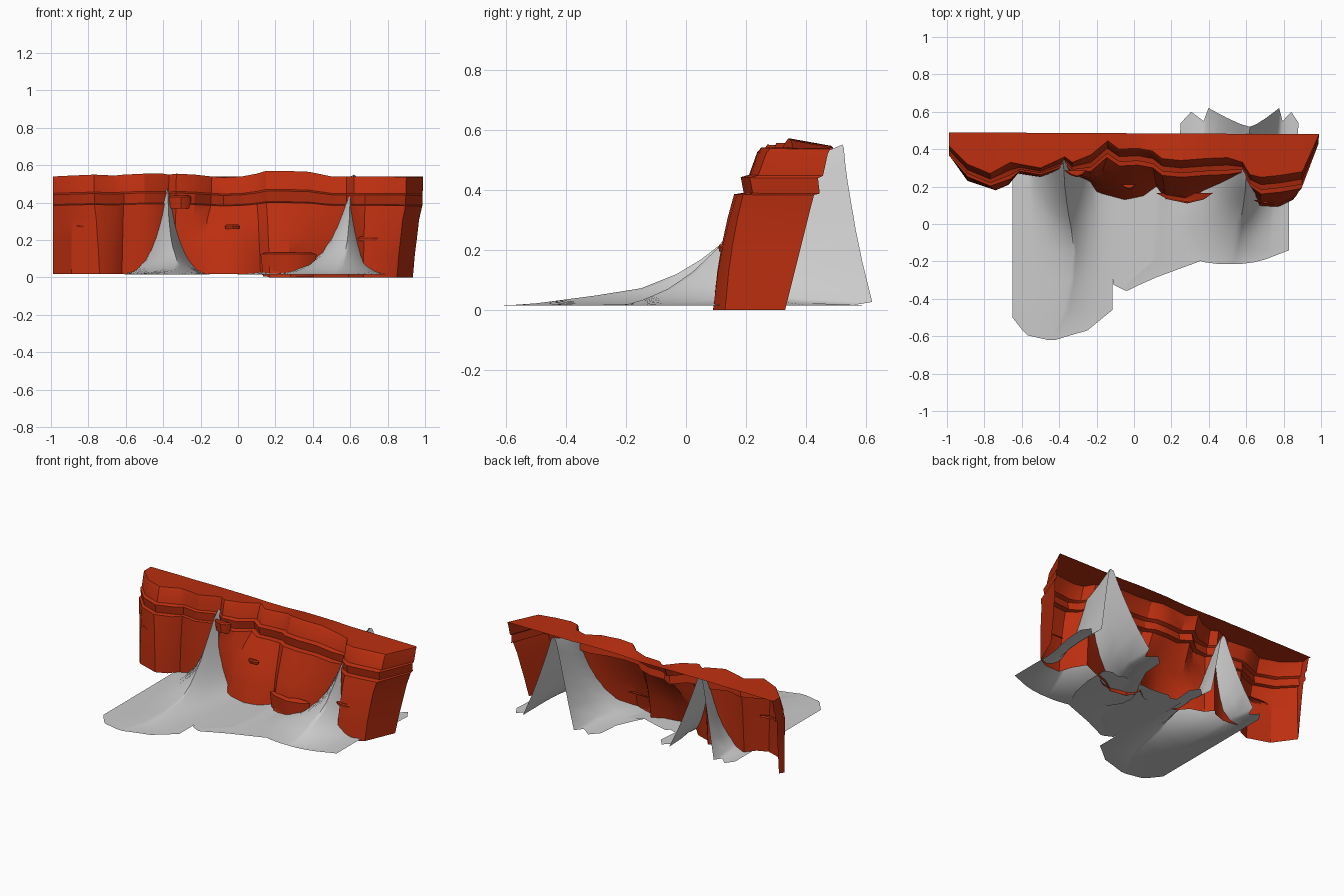
import bpy, math

def make_mesh(name, verts, faces, mat=None, angle=40):
    me = bpy.data.meshes.new(name)
    me.from_pydata(verts, [], faces)
    me.update()
    ob = bpy.data.objects.new(name, me)
    bpy.context.collection.objects.link(ob)
    if mat:
        me.materials.append(mat)
    bpy.ops.object.select_all(action='DESELECT')
    ob.select_set(True)
    bpy.context.view_layer.objects.active = ob
    bpy.ops.object.shade_smooth_by_angle(angle=math.radians(angle))
    return ob

def grid_faces(rows, cols):
    return [(r * cols + c, r * cols + c + 1, (r + 1) * cols + c + 1, (r + 1) * cols + c)
            for r in range(rows - 1) for c in range(cols - 1)]

def lerp(a, b, t):
    return a + (b - a) * t

red = bpy.data.materials.new("red_rock")
red.diffuse_color = (0.5, 0.028, 0.005, 1)

# Cliff plan: foot x, foot y, rim x, rim y, rim z
plan = [
    (-.97, .40, -.98, .49, .54), (-.99, .37, -.99, .42, .54),
    (-.89, .23, -.89, .32, .545), (-.74, .18, -.77, .27, .55),
    (-.67, .21, -.66, .33, .545), (-.62, .27, -.61, .32, .55),
    (-.50, .25, -.50, .30, .555), (-.41, .28, -.40, .345, .555),
    (-.38, .31, -.37, .36, .55), (-.34, .26, -.33, .33, .555),
    (-.25, .23, -.23, .37, .55), (-.20, .17, -.14, .445, .54),
    (-.05, .13, -.08, .40, .535), (.05, .15, .02, .405, .54),
    (.12, .20, .10, .39, .555), (.17, .13, .15, .35, .57),
    (.28, .11, .25, .34, .57), (.37, .17, .38, .35, .565),
    (.50, .22, .50, .355, .54), (.59, .26, .58, .33, .54),
    (.64, .18, .62, .265, .54), (.67, .09, .68, .25, .54),
    (.77, .09, .78, .26, .54), (.85, .13, .90, .28, .537),
    (.935, .33, .99, .48, .535),
]
# Rock strata above the main face: height, setback from rim
strata = [(.385, .09), (.39, .058), (.442, .068), (.45, .04), (.525, .013), (.54, 0)]
# Main face: height factor, blend from foot to first stratum in x and y
face_rows = [(0, 0, 0), (.33, .2, .2), (.55, .4, .4), (.8, .6, .7)]

def setback_scale(xt, yt, yb):
    return .6 if abs(xt) > .95 else min(1, max(.4, (yt - yb) / .12))

verts = []
for hz, tx, ty in face_rows:
    for xb, yb, xt, yt, zt in plan:
        k = setback_scale(xt, yt, yb)
        t = hz if abs(xt) > .95 else ty
        verts.append((lerp(xb, xt, tx), lerp(yb, yt - .09 * k, t),
                      lerp(.018 if xb < .15 else .0, .385, hz)))
for z, back in strata:
    for xb, yb, xt, yt, zt in plan:
        h = z * (1 + (zt / .54 - 1) * z / .54)
        verts.append((lerp(xb, xt, .7 + .3 * z / .54), yt - back * setback_scale(xt, yt, yb), h))
# Top surface runs back to a straight edge
for xb, yb, xt, yt, zt in plan:
    verts.append((xt, .49 - .005 * (xt + 1), lerp(zt, .54, .8)))
make_mesh("cliff", verts, grid_faces(len(face_rows) + len(strata) + 1, len(plan)), red, 30)

# Small rock ledges jutting from the face (open at the back)
def ledge(name, x, y, z, w, d, h):
    front = [(-1, 0), (-.6, -.6), (.1, -1), (.7, -.6), (1, 0)]
    n = len(front)
    vs = [(x + a * w * s, y + b * d * s, z + dz)
          for s, dz in ((.9, -h), (1, 0), (.8, .008)) for a, b in front]
    fs = grid_faces(3, n) + [tuple(range(2 * n, 3 * n))]
    make_mesh(name, vs, fs, red, 30)

ledge("foot_ledge", .27, .165, .125, .15, .055, .12)
ledge("left_ledge", -.79, .235, .275, .08, .025, .015)
ledge("middle_ledge", -.03, .21, .275, .04, .025, .015)
ledge("right_ledge", .70, .128, .21, .06, .02, .015)
ledge("alcove_outcrop", -.31, .285, .43, .06, .035, .06)

# Scree fans: each row gives y, left x, right x, ridge x, ridge z
steps = [0, .05, .1, .16, .23, .32, .44, .6, .67, .85, 1]
rear = dict(zip(steps, [0, .005, .01, .018, .03, .045, .068, .1, .03, .08, .02]))
across = [-s for s in reversed(steps[1:])] + steps

def fan(name, rows, rear_scale, tent=True):
    vs = []
    last = len(rows) - 1
    for i, (y, xl, xr, xc, z) in enumerate(rows):
        p = lerp(1.7, 3.1, i / last)
        # The hidden rear rows open into a straight-sided tent
        w = {last: 1, last - 1: .55}.get(i, 0) if tent else 0
        for v in across:
            d = abs(v)
            x = lerp(xc, xr if v > 0 else xl, d)
            dy = rear[d] * rear_scale if i == last else 0
            straight = min(1, max(0, 1.07 - d / .58)) ** 1.15
            f = lerp((1 - d) ** p, straight, w)
            vs.append((x, y + dy, .015 + (z - .015) * f))
    make_mesh(name, vs, grid_faces(len(rows), len(across)), None, 60)

fan("left_scree", [
    (-.62, -.46, -.42, -.44, .015), (-.595, -.57, -.34, -.43, .016),
    (-.57, -.595, -.25, -.42, .017), (-.50, -.65, -.165, -.38, .022),
    (-.46, -.65, -.115, -.36, .027), (-.30, -.65, -.115, -.33, .048),
    (-.15, -.65, -.115, -.32, .072), (-.03, -.65, -.115, -.335, .12),
    (.05, -.65, -.115, -.35, .168), (.12, -.65, -.115, -.36, .222),
    (.20, -.65, -.115, -.37, .32), (.29, -.65, -.11, -.375, .45),
    (.34, -.65, -.105, -.38, .48), (.39, -.65, -.10, -.38, .51)], .9)
fan("right_scree", [
    (-.215, .46, .56, .51, .015), (-.205, .38, .64, .52, .017),
    (-.19, .33, .70, .53, .02), (-.14, .24, .83, .54, .035),
    (-.06, .16, .83, .555, .07), (.02, .11, .83, .57, .125),
    (.10, .10, .83, .585, .20), (.18, .13, .83, .595, .31),
    (.27, .18, .84, .60, .45), (.40, .24, .87, .61, .50),
    (.52, .25, .88, .62, .55)], 1)
fan("middle_scree", [
    (-.355, -.05, -.03, -.04, .015), (-.325, -.11, .03, -.04, .016),
    (-.285, -.115, .12, .0, .017), (-.20, -.12, .35, .1, .019),
    (-.05, -.15, .42, .12, .022), (.10, -.16, .45, .13, .026),
    (.25, -.16, .45, .13, .03)], .3, tent=False)
